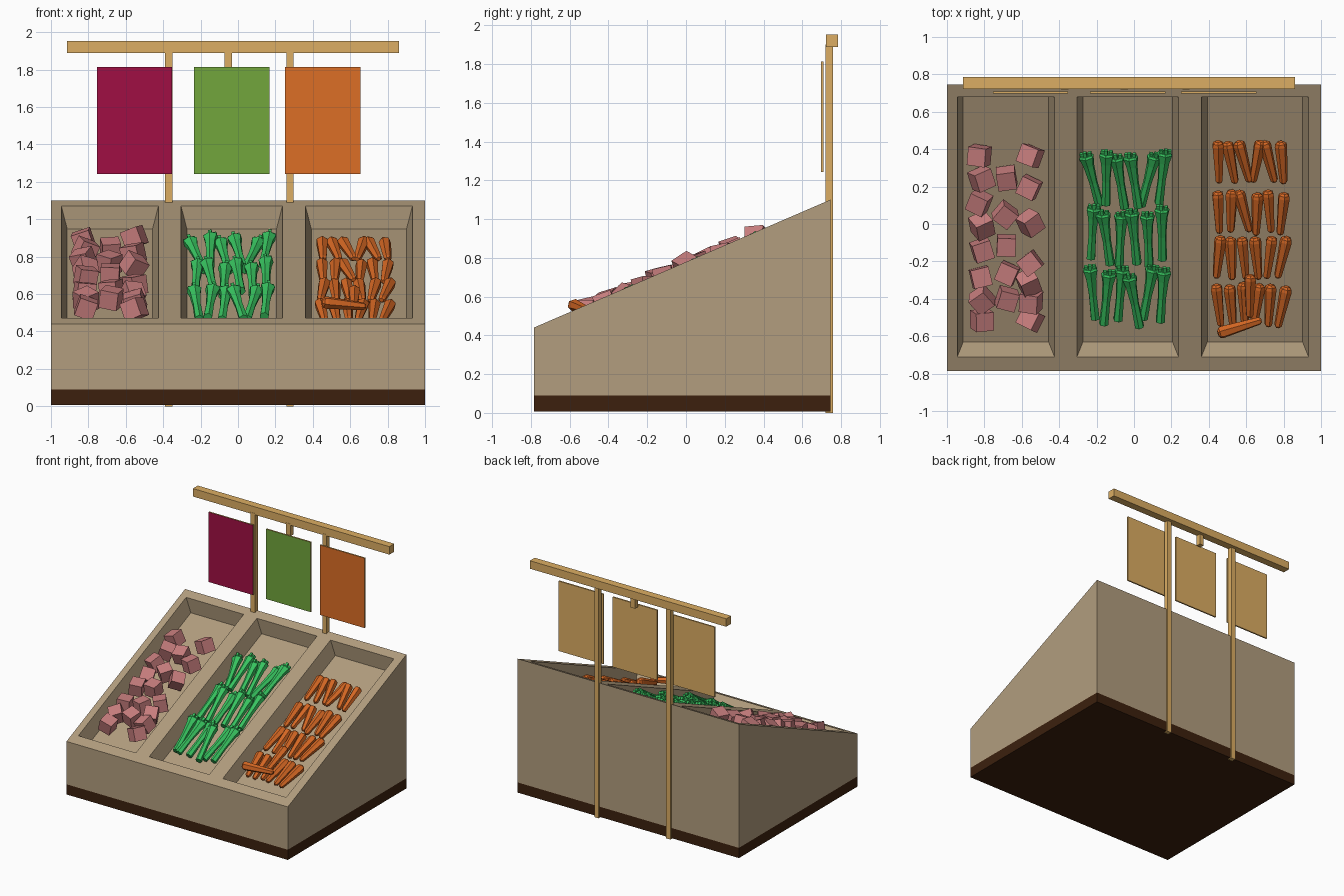
import bpy, bmesh, math, random
from mathutils import Vector, Euler

if "Cube" in bpy.data.objects:
    bpy.data.objects.remove(bpy.data.objects["Cube"])

random.seed(4)


def mat(name, r, g, b):
    m = bpy.data.materials.new(name)
    lin = [((c / 255 + 0.055) / 1.055) ** 2.4 for c in (r, g, b)]
    m.diffuse_color = (*lin, 1)
    m.use_nodes = True
    m.node_tree.nodes["Principled BSDF"].inputs["Base Color"].default_value = m.diffuse_color
    return m


TAN = mat("tan_board", 178, 157, 126)
DARK = mat("dark_brown", 60, 32, 13)
WOOD = mat("golden_wood", 220, 174, 99)
PURPLE = mat("beet_purple", 160, 15, 68)
LEAF = mat("sign_green", 114, 166, 60)
ORANGE = mat("sign_orange", 220, 110, 38)
PINK = mat("pink", 200, 126, 126)
GREEN = mat("stalk_green", 55, 195, 95)
CARROT = mat("carrot_orange", 213, 103, 35)


def finish(name, bm, *mats):
    bmesh.ops.recalc_face_normals(bm, faces=bm.faces)
    me = bpy.data.meshes.new(name)
    bm.to_mesh(me)
    bm.free()
    for m in mats:
        me.materials.append(m)
    return me


def place(name, me, loc=(0, 0, 0), rot=(0, 0, 0)):
    ob = bpy.data.objects.new(name, me)
    ob.location, ob.rotation_euler = loc, rot
    bpy.context.collection.objects.link(ob)
    return ob


def add_box(bm, x0, x1, y0, y1, z0, z1):
    vs = bmesh.ops.create_cube(bm, size=1)["verts"]
    for v in vs:
        v.co = Vector(((x0 + x1) / 2 + v.co.x * (x1 - x0),
                       (y0 + y1) / 2 + v.co.y * (y1 - y0),
                       (z0 + z1) / 2 + v.co.z * (z1 - z0)))


def box(name, m, *dims):
    bm = bmesh.new()
    add_box(bm, *dims)
    return place(name, finish(name, bm, m))


def add_loft(bm, rings, n):
    """Closed n-sided tube along y; rings are (y, rx, rz)."""
    loops = []
    for y, rx, rz in rings:
        loops.append([bm.verts.new((rx * math.cos(a), y, rz * math.sin(a)))
                      for a in (2 * math.pi * (i + 0.5) / n for i in range(n))])
    for a, b in zip(loops, loops[1:]):
        for i in range(n):
            bm.faces.new((a[i], a[(i + 1) % n], b[(i + 1) % n], b[i]))
    bm.faces.new(loops[0])
    bm.faces.new(loops[-1])


# Sloped stand dimensions
Y0, Y1, Z0, Z1, ZB = -0.785, 0.745, 0.44, 1.10, 0.09
SLOPE = (Z1 - Z0) / (Y1 - Y0)
TH = math.atan(SLOPE)


def top(x, y, h=0.0):
    """Point on the sloped top, h measured along its normal."""
    return Vector((x, y - math.sin(TH) * h, Z0 + (y - Y0) * SLOPE + math.cos(TH) * h))


# Stand body with three tapered bins sunk into the slope
xs = [-1, -0.945, -0.425, -0.305, 0.238, 0.36, 0.933, 1]
ys = [Y0, -0.71, 0.68, Y1]
DEPTH, TAPER = 0.12, 0.032
bm = bmesh.new()
g = [[bm.verts.new(top(x, y)) for y in ys] for x in xs]
for i in range(7):
    for j in range(3):
        quad = [g[i][j], g[i + 1][j], g[i + 1][j + 1], g[i][j + 1]]
        if j == 1 and i % 2 == 1:
            xa, xb, ya, yb = xs[i] + TAPER, xs[i + 1] - TAPER, ys[1] + TAPER, ys[2] - TAPER
            low = [bm.verts.new(top(x, y, -DEPTH))
                   for x, y in ((xa, ya), (xb, ya), (xb, yb), (xa, yb))]
            bm.faces.new(low)
            for k in range(4):
                bm.faces.new((quad[k], quad[(k + 1) % 4], low[(k + 1) % 4], low[k]))
        else:
            bm.faces.new(quad)
c = [bm.verts.new((x, y, ZB)) for x, y in ((-1, Y0), (1, Y0), (1, Y1), (-1, Y1))]
bm.faces.new([c[0], c[1]] + [g[i][0] for i in range(7, -1, -1)])
bm.faces.new([c[2], c[3]] + [g[i][3] for i in range(8)])
bm.faces.new([c[1], c[2]] + [g[7][j] for j in range(3, -1, -1)])
bm.faces.new([c[3], c[0]] + [g[0][j] for j in range(4)])
bm.faces.new(c)
place("stand_body", finish("stand_body", bm, TAN))
box("plinth", DARK, -1, 1, Y0, Y1, 0.007, ZB)

# Sign frame
box("left_post", WOOD, -0.391, -0.351, 0.72, 0.758, 0, 1.9)
box("right_post", WOOD, 0.258, 0.296, 0.72, 0.758, 0, 1.9)
box("short_hanger", WOOD, -0.071, -0.031, 0.72, 0.758, 1.80, 1.9)
box("top_beam", WOOD, -0.913, 0.862, 0.722, 0.785, 1.888, 1.953)

# Sign boards: wood with a painted front face
for name, x, m in (("left_sign", -0.755, PURPLE), ("middle_sign", -0.235, LEAF),
                   ("right_sign", 0.251, ORANGE)):
    ob = box(name, WOOD, x, x + 0.403, 0.697, 0.709, 1.242, 1.813)
    ob.data.materials.append(m)
    for f in ob.data.polygons:
        if f.normal.y < -0.5:
            f.material_index = 1

# Pink cubes tumbled in the left bin
bm = bmesh.new()
bmesh.ops.create_cube(bm, size=0.1)
cube = finish("pink_cube", bm, PINK)
columns = {-0.82: (0.365, 0.24, 0.115, -0.01, -0.14, -0.285, -0.405, -0.515),
           -0.68: (0.245, 0.05, -0.115, -0.265, -0.40),
           -0.56: (0.365, 0.195, 0.005, -0.21, -0.315, -0.415, -0.51)}
for x, rows in columns.items():
    for y in rows:
        rot = (TH + random.uniform(-0.4, 0.4), random.uniform(-0.4, 0.4), random.uniform(-0.7, 0.7))
        place("pink_cube", cube, top(x + random.uniform(-0.01, 0.01), y)
              + Vector((0, 0, random.uniform(-0.05, -0.025))), rot)

# Green stalks: flared, with cut stubs at the head
bm = bmesh.new()
add_loft(bm, [(-0.165, 0.026, 0.026), (-0.02, 0.023, 0.023), (0.09, 0.031, 0.03),
              (0.14, 0.043, 0.036), (0.15, 0.036, 0.028)], 6)
for x, z, l in ((-0.022, 0.0, 0.166), (0.0, 0.014, 0.178), (0.023, 0.002, 0.168)):
    add_box(bm, x - 0.009, x + 0.009, 0.13, l, z - 0.01, z + 0.01)
stalk = finish("green_stalk", bm, GREEN)
for y in (0.245, -0.075, -0.395):
    for i in range(6):
        lift = 0.02 * (i % 2)
        p = top(-0.222 + i * 0.0745, y + random.uniform(-0.02, 0.035)) + Vector((0, 0, -0.072 + lift))
        place("green_stalk", stalk, p, (TH + 0.13, random.uniform(-0.3, 0.3), random.uniform(-0.13, 0.13)))

# Carrots: blunt tapered sticks in four rows
bm = bmesh.new()
add_loft(bm, [(-0.122, 0.012, 0.012), (-0.11, 0.021, 0.021), (0.095, 0.034, 0.034),
              (0.112, 0.03, 0.03), (0.122, 0.016, 0.016)], 6)
carrot = finish("carrot", bm, CARROT)
for y in (0.325, 0.06, -0.185, -0.435):
    for i in range(6):
        p = top(0.452 + i * 0.068, y + random.uniform(-0.01, 0.01)) + Vector((0, 0, -0.085))
        place("carrot", carrot, p, (TH + 0.03, random.uniform(-0.4, 0.4), random.uniform(-0.13, 0.13)))
# Loose carrots on top of the front row
place("loose_carrot", carrot, (0.565, -0.55, 0.545), (0.1, 0.2, math.radians(108)))
place("loose_carrot", carrot, top(0.62, -0.385) + Vector((0, 0, -0.035)), (TH, 0.1, 0.03))
